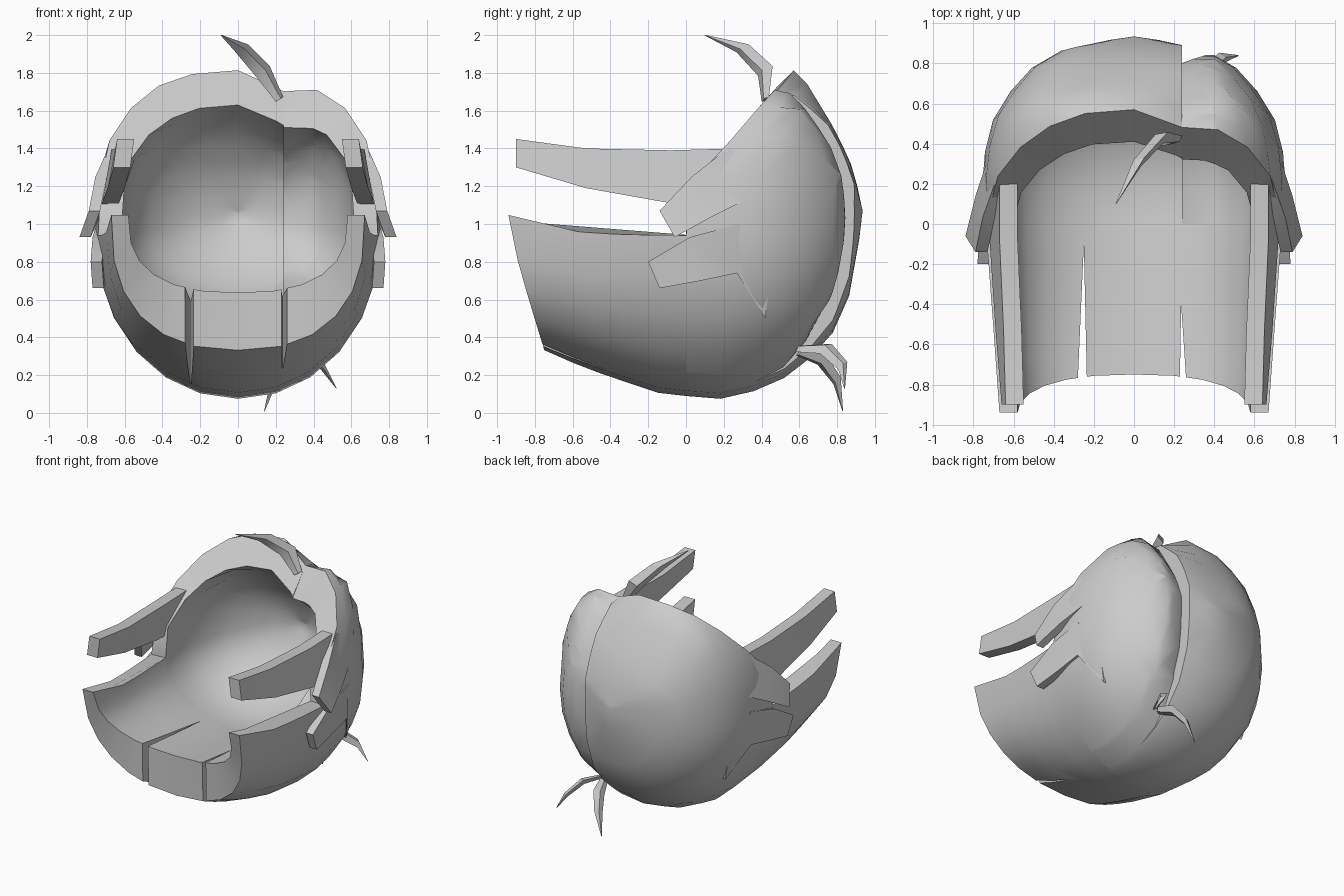
import bpy, bmesh, math
from mathutils import Vector

if "Cube" in bpy.data.objects:
    bpy.data.objects.remove(bpy.data.objects["Cube"])

grey = bpy.data.materials.new("plain grey")
grey.use_nodes = True
grey.diffuse_color = (0.6, 0.6, 0.6, 1)
grey.node_tree.nodes["Principled BSDF"].inputs["Base Color"].default_value = (0.6, 0.6, 0.6, 1)

# Cross-sections along y: y, half width, bottom, middle, top
OUTER = [(-.95, .67, .42, 1.05, 1.7), (-.53, .70, .235, .95, 1.75), (-.13, .73, .10, .94, 1.78),
         (.24, .76, .07, .94, 1.8), (.45, .73, .15, .94, 1.83), (.6, .67, .225, .95, 1.81),
         (.8, .49, .45, 1.0, 1.48), (.89, .31, .69, 1.05, 1.28), (.935, 0, 1.07, 1.07, 1.07)]
INNER = [(-.95, .58, .66, 1.05, 1.5), (-.53, .59, .61, .95, 1.58), (.2, .63, .52, .94, 1.64),
         (.41, .58, .57, .94, 1.63), (.6, .46, .68, .97, 1.47), (.75, .25, .85, 1.03, 1.25),
         (.82, 0, 1.05, 1.05, 1.05)]


def clamp(v):
    return min(max(v, 0), 1)


def shell_point(rows, angle, y):
    """Point on a shell at a given y; angle 0 is the bottom, 180 the top."""
    for a, b in zip(rows, rows[1:]):
        if y <= b[0]:
            break
    f = clamp((y - a[0]) / (b[0] - a[0]))
    w, low, mid, high = (p + (q - p) * f for p, q in zip(a[1:], b[1:]))
    s, c = math.sin(math.radians(angle)), -math.cos(math.radians(angle))
    # the lower half is boxier towards the front
    power, reach = (.77, high - mid) if c > 1e-6 else (.76 + .22 * clamp((y + .9) / .8), low - mid)
    return Vector((math.copysign(w * abs(s) ** power, s), y, mid + reach * abs(c) ** power))


def smooth(obj, angle):
    bpy.ops.object.select_all(action='DESELECT')
    obj.select_set(True)
    bpy.context.view_layer.objects.active = obj
    bpy.ops.object.shade_smooth_by_angle(angle=math.radians(angle))


def finish(bm, name, angle=35):
    bmesh.ops.recalc_face_normals(bm, faces=bm.faces)
    mesh = bpy.data.meshes.new(name)
    bm.to_mesh(mesh)
    bm.free()
    obj = bpy.data.objects.new(name, mesh)
    bpy.context.collection.objects.link(obj)
    mesh.materials.append(grey)
    smooth(obj, angle)
    return obj


def skin(bm, lines, closed):
    n = len(lines)
    for i in range(n if closed else n - 1):
        a, b = lines[i], lines[(i + 1) % n]
        for j in range(len(a) - 1):
            bm.faces.new((a[j], b[j], b[j + 1], a[j + 1]))


def thick_shell(angles, start, end, steps, closed):
    """One strand per angle runs out along the inside and back along the outside."""
    bm = bmesh.new()
    lines = []
    for a in angles:
        line = []
        for k, rows in enumerate((INNER, OUTER)):
            y0, y1 = start(a)[k], end[k]
            ts = [math.sin(i / steps * math.pi / 2) if closed else i / steps for i in range(steps + 1)]
            side = [bm.verts.new(shell_point(rows, a, y0 + (y1 - y0) * t)) for t in ts]
            line += side[::-1] if k == 0 else side
        lines.append(line)
    if closed:
        skin(bm, lines, True)
        bmesh.ops.remove_doubles(bm, verts=bm.verts, dist=.0005)
    else:
        for line in (lines[0], lines[-1]):
            bm.faces.new(line)
        skin(bm, [line + line[:1] for line in lines], False)
    return bm


# Back dome, split by the parting into a large and a small lobe
def dome_front(a):
    c = max(-math.cos(math.radians(a)), 0)
    if c < 1e-6:
        return 0, 0
    z = shell_point(OUTER, a, .4).z
    y = min(-.12 + (z - 1.07) * .92, .57)
    return y - .16 * c, y


def bisect(bm, x, **clear):
    bmesh.ops.bisect_plane(bm, geom=bm.verts[:] + bm.edges[:] + bm.faces[:], plane_co=(x, 0, 0),
                           plane_no=(1, 0, 0), **clear)


PART, RIDGE = .24, .4
for name, large in (("large_back_lobe", True), ("small_back_lobe", False)):
    bm = thick_shell(range(0, 360, 15), dome_front, (.82, .935), 8, True)
    bisect(bm, PART, clear_outer=large, clear_inner=not large)
    bmesh.ops.holes_fill(bm, edges=[e for e in bm.edges if e.is_boundary], sides=0)
    if not large:
        bisect(bm, RIDGE)
    for v in bm.verts:
        # the front rim dips back towards the parting
        near = clamp(1 - abs(v.co.x - PART) / .24)
        dip = near * clamp((.75 - v.co.y) / .18) * clamp((v.co.z - 1.3) / .35)
        if not large and v.co.y > .1:
            # a bevel on the small lobe falls from its ridge into the parting
            bevel = clamp((RIDGE - v.co.x) / (RIDGE - PART))
            k = 1 - .13 * bevel * clamp((v.co.z - .2) / .35) * (1 - dip)
            v.co.y = .2 + (v.co.y - .2) * k
            v.co.z = .94 + (v.co.z - .94) * k
        v.co.y -= .07 * dip
        v.co.z -= .09 * dip
    finish(bm, name, 40)


# Lower front guard with two tapered slots
def guard_front(a):
    y = -.75 - .19 * (1 - math.cos(math.radians(a)))
    return y, y


guard = finish(thick_shell(range(-90, 91, 15), guard_front, (0, 0), 5, False), "lower_front_guard")


def loft(name, sections, angle=30):
    """Join matching point rings and cap both ends."""
    bm = bmesh.new()
    rings = [[bm.verts.new(p) for p in ring] for ring in sections]
    for r in (rings[0], rings[-1]):
        bm.faces.new(r)
    skin(bm, [r + r[:1] for r in rings], False)
    return finish(bm, name, angle)


for x, tip, lean, half in ((-.25, -.1, -.01, .03), (.235, -.4, .015, .025)):
    wedge = [(x, tip), (x + lean - half, -1), (x + lean + half, -1)]
    cutter = loft("slot_cutter", [[(p, q, z) for p, q in wedge] for z in (-.1, 1.2)])
    cutter.hide_render = True
    bpy.context.view_layer.objects.active = guard
    cut = guard.modifiers.new("slot", 'BOOLEAN')
    cut.operation, cut.solver, cut.object = 'DIFFERENCE', 'EXACT', cutter
    bpy.ops.object.modifier_apply(modifier=cut.name)
    bpy.data.objects.remove(cutter)
smooth(guard, 25)

# Side strips, made once per side: pairs of upper and lower outer-edge points, and thickness
STRIPS = {
    "side_bar": (.09, [((.64, -.9, 1.45), (.66, -.9, 1.3)), ((.65, -.53, 1.4), (.69, -.53, 1.19)),
                       ((.67, -.08, 1.39), (.72, -.08, 1.11)), ((.67, .26, 1.4), (.72, .26, 1.1))]),
    "upper_lock": (.06, [((.79, -.14, 1.07), (.84, -.06, .93)), ((.755, .03, 1.25), (.79, .14, 1.04)),
                         ((.67, .27, 1.44), (.71, .38, 1.16))]),
    "lower_lock": (.06, [((.78, -.2, .8), (.77, -.14, .66)), ((.77, .02, .93), (.755, .08, .7)),
                         ((.75, .28, 1.0), (.745, .27, .74)), ((.69, .45, .75), (.63, .42, .5))]),
}
for side, label in ((1, "left_"), (-1, "right_")):
    for part, (thick, pairs) in STRIPS.items():
        loft(label + part, [[(side * (p[0] - d), p[1], p[2])
                             for p, d in ((hi, 0), (lo, 0), (lo, thick), (hi, thick))]
                            for hi, lo in pairs])


# Curved tufts: flat blades that taper to a point
def tuft(name, path, widths, across):
    across = Vector(across).normalized()
    rings = []
    for i, p in enumerate(path):
        along = Vector(path[min(i + 1, len(path) - 1)]) - Vector(path[max(i - 1, 0)])
        up = along.cross(across).normalized()
        p, w = Vector(p), widths[i]
        rings.append([p - across * w, p + up * w * .6, p + across * w, p - up * w * .4])
    loft(name, rings)


tuft("top_tuft", [(.22, .42, 1.66), (.13, .42, 1.81), (.02, .30, 1.93), (-.09, .1, 2.0)],
     (.03, .06, .05, .003), (.6, .6, .4))
tuft("lower_tuft_inner", [(.28, .6, .32), (.24, .72, .28), (.19, .80, .17), (.14, .83, .01)],
     (.03, .045, .035, .003), (.6, .5, .5))
tuft("lower_tuft_outer", [(.3, .6, .34), (.36, .74, .34), (.44, .83, .25), (.52, .84, .13)],
     (.03, .045, .035, .003), (-.4, .6, .5))
